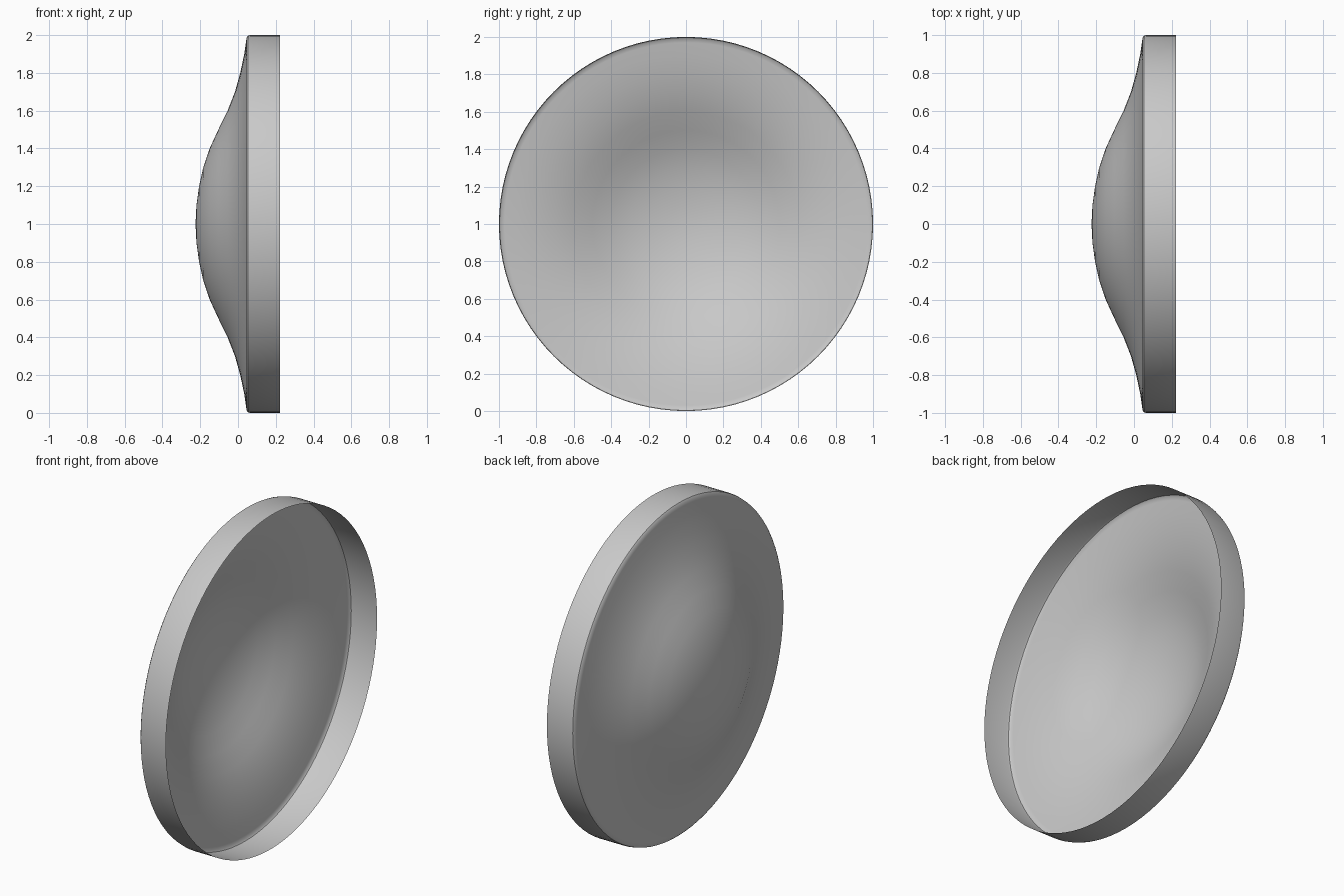
import bpy, bmesh, math

if "Cube" in bpy.data.objects:
    bpy.data.objects.remove(bpy.data.objects["Cube"])

SEGMENTS = 96
CENTRE_Z = 1.0

# Profile as (x, radius): domed back flowing out to a flat flange, then the rim band
BACK = [(-0.225, 0.0), (-0.22, 0.1), (-0.206, 0.2), (-0.184, 0.3), (-0.15, 0.4),
        (-0.104, 0.5), (-0.055, 0.6), (-0.016, 0.7), (0.012, 0.8),
        (0.033, 0.9), (0.043, 0.97)]
RIM = [(0.046, 0.988), (0.053, 0.997), (0.065, 1.0), (0.222, 1.0)]

grey = bpy.data.materials.new("light grey")
grey.diffuse_color = (0.58, 0.58, 0.58, 1)
grey.use_nodes = True
grey.node_tree.nodes["Principled BSDF"].inputs["Base Color"].default_value = grey.diffuse_color


def revolve(name, profile):
    """Turn a profile around the x axis into an open thin shell."""
    bm = bmesh.new()
    tip = None
    rings = []
    for x, r in profile:
        if r == 0:
            tip = bm.verts.new((x, 0, CENTRE_Z))
            continue
        rings.append([bm.verts.new((x, r * math.cos(a), CENTRE_Z + r * math.sin(a)))
                      for a in (2 * math.pi * i / SEGMENTS for i in range(SEGMENTS))])
    for i in range(SEGMENTS):
        j = (i + 1) % SEGMENTS
        if tip:
            bm.faces.new((tip, rings[0][j], rings[0][i]))
        for a, b in zip(rings, rings[1:]):
            bm.faces.new((a[i], a[j], b[j], b[i]))
    mesh = bpy.data.meshes.new(name)
    bm.to_mesh(mesh)
    bm.free()
    mesh.materials.append(grey)
    obj = bpy.data.objects.new(name, mesh)
    bpy.context.collection.objects.link(obj)
    return obj


# Dish with its rim, open towards +x
dish = revolve("dish", BACK + RIM)
bpy.context.view_layer.objects.active = dish
dish.select_set(True)
bpy.ops.object.shade_smooth_by_angle(angle=math.radians(35))
